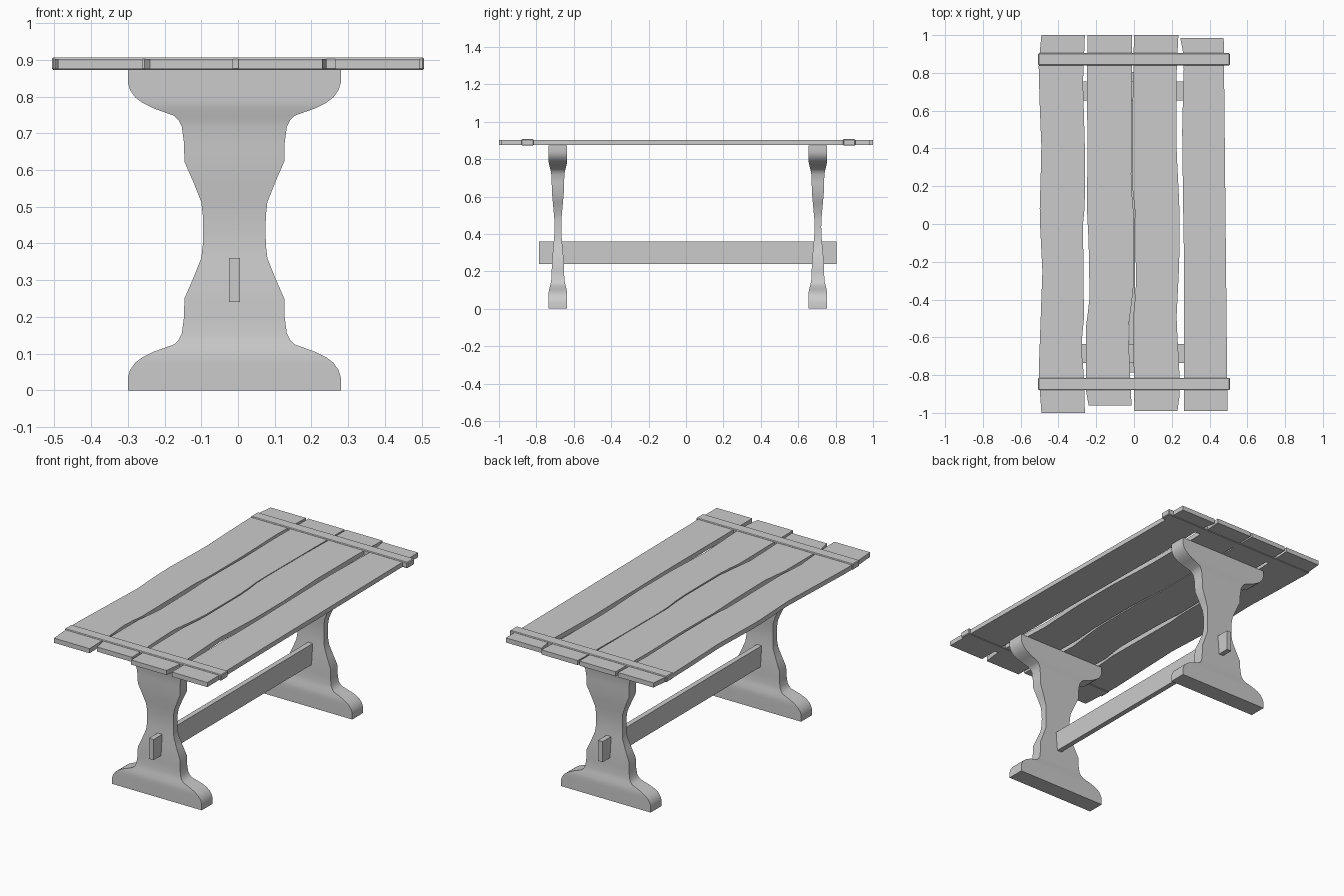
import bpy, bmesh

if "Cube" in bpy.data.objects:
    bpy.data.objects.remove(bpy.data.objects["Cube"])


def finish(name, bm, smooth=False):
    bmesh.ops.recalc_face_normals(bm, faces=bm.faces)
    me = bpy.data.meshes.new(name)
    bm.to_mesh(me)
    bm.free()
    ob = bpy.data.objects.new(name, me)
    bpy.context.collection.objects.link(ob)
    if smooth:
        bpy.ops.object.select_all(action='DESELECT')
        ob.select_set(True)
        bpy.context.view_layer.objects.active = ob
        bpy.ops.object.shade_smooth_by_angle(angle=0.6)
    return ob


def box(name, x, y, z, bevel=0.0):
    bm = bmesh.new()
    bmesh.ops.create_cube(bm, size=1)
    for v in bm.verts:
        v.co = [r[0] if c < 0 else r[1] for c, r in zip(v.co, (x, y, z))]
    if bevel:
        bmesh.ops.bevel(bm, geom=bm.edges[:], offset=bevel, segments=1, affect='EDGES')
    return finish(name, bm)


def lerp(pts, n):
    # evenly resample an edge given as (y, x) stations
    y0, y1 = pts[0][0], pts[-1][0]
    out = []
    for i in range(n + 1):
        y = y0 + (y1 - y0) * i / n
        for (a, xa), (b, xb) in zip(pts, pts[1:]):
            if b - 1e-6 <= y <= a + 1e-6:
                out.append((xa + (xb - xa) * (a - y) / (a - b), y))
                break
    return out


def plank(name, left, right, z0=0.875, z1=0.902, n=24):
    bm = bmesh.new()
    rows = []
    for (xl, yl), (xr, yr) in zip(lerp(left, n), lerp(right, n)):
        rows.append([bm.verts.new(p) for p in
                     ((xl, yl, z0), (xr, yr, z0), (xr, yr, z1), (xl, yl, z1))])
    loft(bm, rows)
    return finish(name, bm)


def loft(bm, rows):
    for a, b in zip(rows, rows[1:]):
        for i in range(4):
            j = (i + 1) % 4
            bm.faces.new((a[i], a[j], b[j], b[i]))
    bm.faces.new(rows[0])
    bm.faces.new(rows[-1])


# Table top: four wavy-edged planks, edges listed back to front as (y, x)
planks = [
    ([(1, -.49), (.85, -.505), (.65, -.50), (.4, -.49), (.05, -.50), (-.25, -.485), (-.8, -.505), (-1, -.49)],
     [(1, -.26), (.75, -.27), (.4, -.26), (.1, -.26), (0, -.27), (-.5, -.265), (-.65, -.28), (-.8, -.265), (-1, -.26)]),
    ([(1, -.245), (.7, -.25), (.4, -.245), (.1, -.25), (-.1, -.24), (-.4, -.235), (-.55, -.255), (-.88, -.255), (-.96, -.24)],
     [(1, -.01), (.2, -.015), (.05, 0), (-.3, 0), (-.4, -.01), (-.55, -.03), (-.7, -.025), (-.96, -.013)]),
    ([(1, 0), (.6, -.008), (.2, -.01), (.05, .008), (-.35, .01), (-.5, -.005), (-.99, .002)],
     [(1, .235), (.8, .225), (.4, .225), (.1, .24), (-.2, .24), (-.5, .225), (-.88, .245), (-.99, .23)]),
    ([(.985, .245), (.88, .265), (.5, .255), (.1, .26), (-.2, .265), (-.99, .265)],
     [(.985, .475), (.5, .48), (-.3, .488), (-.99, .495)]),
]
for i, (l, r) in enumerate(planks):
    plank(f"plank_{i + 1}", l, r)

# Cross battens clasping the planks near each end
box("batten_front", (-.507, .507), (-.88, -.815), (.872, .907), .004)
box("batten_back", (-.507, .507), (.84, .905), (.872, .907), .004)

# Trestle legs: (z, half width, half thickness), mirrored about mid height
H = 0.873
half = [(0, .29, .05), (.035, .29, .05), (.055, .284, .05), (.075, .27, .05),
        (.09, .25, .049), (.105, .22, .046), (.125, .164, .041), (.137, .152, .038),
        (.155, .143, .035), (.2, .137, .033), (.25, .136, .032), (.305, .112, .027),
        (.36, .09, .022), (.395, .086, .019)]
profile = half + [(H / 2, .085, .018)] + [(H - z, w, t) for z, w, t in reversed(half)]
for name, cy in (("leg_front", -.685), ("leg_back", .705)):
    bm = bmesh.new()
    cx = -.01
    loft(bm, [[bm.verts.new((cx + sx * w, cy + sy * t, z))
               for sx, sy in ((-1, -1), (1, -1), (1, 1), (-1, 1))] for z, w, t in profile])
    finish(name, bm, smooth=True)

# Stretcher passing through both legs
box("stretcher", (-.025, .005), (-.787, .805), (.24, .36))
